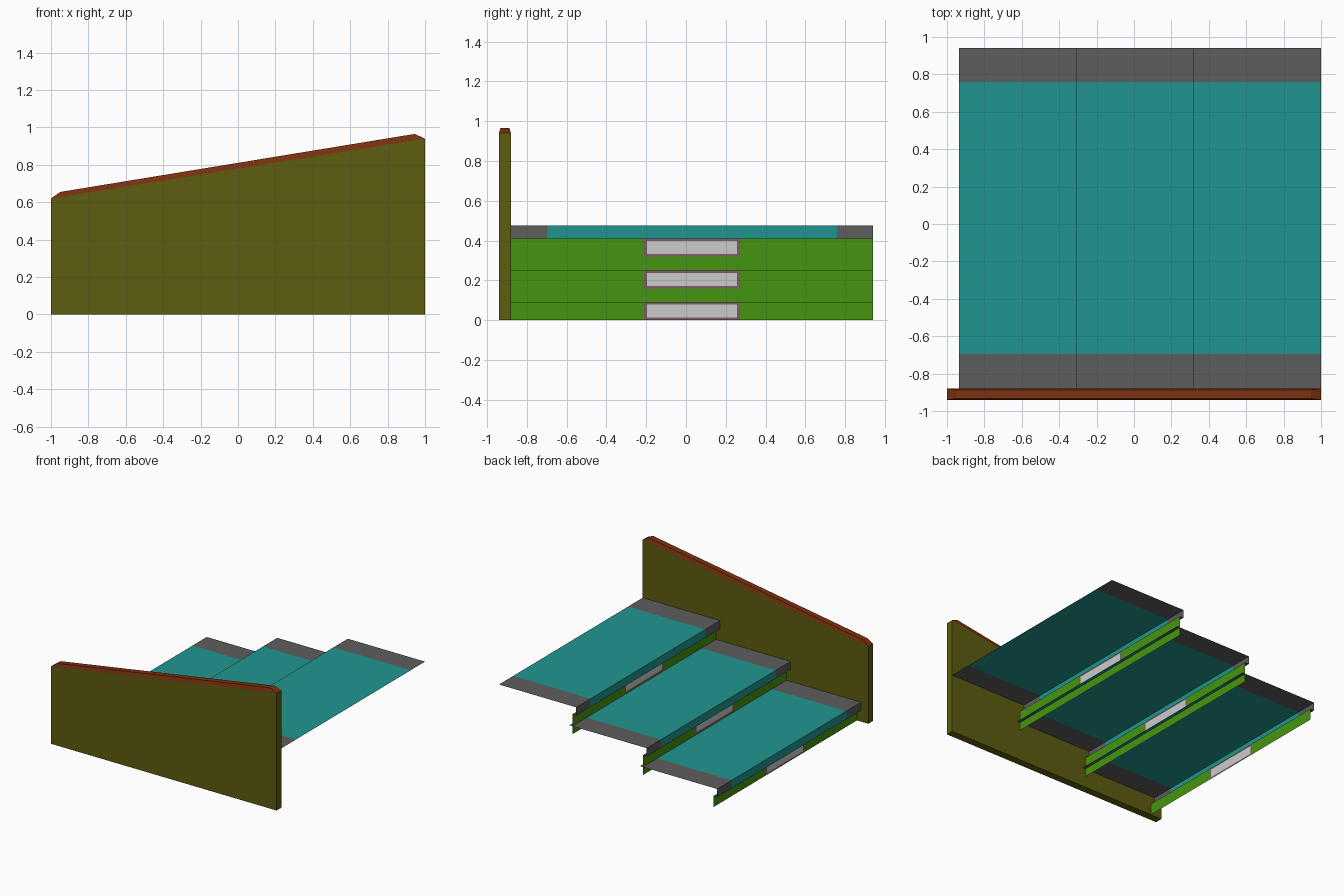
import bpy

if "Cube" in bpy.data.objects:
    bpy.data.objects.remove(bpy.data.objects["Cube"])


def material(name, r, g, b):
    m = bpy.data.materials.new(name)
    m.diffuse_color = (r, g, b, 1)
    m.use_nodes = True
    m.node_tree.nodes["Principled BSDF"].inputs["Base Color"].default_value = m.diffuse_color
    return m


OLIVE = material("olive", 0.11, 0.11, 0.005)
BROWN = material("brown", 0.20, 0.03, 0.005)
TEAL = material("teal", 0.015, 0.30, 0.28)
GREY = material("dark_grey", 0.11, 0.11, 0.11)
GREEN = material("green", 0.06, 0.30, 0.005)
FRAME = material("frame", 0.21, 0.11, 0.12)
LIGHT = material("light_panel", 0.62, 0.62, 0.62)


def make(name, verts, faces, mats, indices=None):
    me = bpy.data.meshes.new(name)
    me.from_pydata(verts, [], faces)
    for m in mats:
        me.materials.append(m)
    if indices:
        me.polygons.foreach_set("material_index", indices)
    ob = bpy.data.objects.new(name, me)
    bpy.context.collection.objects.link(ob)
    return ob


def sheet(name, profile, ys, mats, pick):
    """Open sheet: an (x, z) profile swept through the y cuts, coloured per cell."""
    n = len(ys)
    verts = [(x, y, z) for x, z in profile for y in ys]
    faces, indices = [], []
    for i in range(len(profile) - 1):
        for j in range(n - 1):
            a = i * n + j
            faces.append((a, a + 1, a + n + 1, a + n))
            indices.append(pick(i, j))
    return make(name, verts, faces, mats, indices)


def prism(name, bottom, top, mat):
    """Closed six-sided block from two rings of four points."""
    faces = [(3, 2, 1, 0), (4, 5, 6, 7)]
    faces += [(i, (i + 1) % 4, (i + 1) % 4 + 4, i + 4) for i in range(4)]
    return make(name, bottom + top, faces, [mat])


def ring(x0, z0, x1, z1, y0, y1):
    return [(x0, y0, z0), (x1, y0, z1), (x1, y1, z1), (x0, y1, z0)]


# Side wall with sloping top and chamfered cap
Y0, Y1, Y2 = -0.94, -0.88, 0.94
slope = ring(-1, 0.62, 1, 0.94, Y0, Y1)
prism("side_wall", ring(-1, 0, 1, 0, Y0, Y1), slope, OLIVE)
prism("wall_cap", slope, ring(-0.95, 0.655, 0.945, 0.965, Y0 + 0.007, Y1 - 0.007), BROWN)

# Three open steps climbing towards +x
for k in range(3):
    x = -0.935 + 0.625 * k
    top = 0.155 + 0.16 * k
    back, low = x + 0.035, top - 0.065

    # Tread: top, nosing front and nosing underside, with grey ends
    sheet(f"tread_{k + 1}",
          [(back, low), (x, low), (x, top), (x + 0.685, top)][::-1],
          [Y1, -0.695, 0.76, Y2], [TEAL, GREY],
          lambda i, j: 0 if j == 1 else 1).data.flip_normals()

    # Riser with a framed light panel in the middle
    zs = [max(0, top - 0.225), top - 0.155, top - 0.142, top - 0.077, low]
    if k == 0:
        zs = zs[1:]
    first = len(zs) - 4

    def cell(i, j, first=first):
        if i < first or j in (0, 4):
            return 0
        return 2 if i == first + 1 and j == 2 else 1

    sheet(f"riser_{k + 1}", [(back, z) for z in zs],
          [Y1, -0.21, -0.195, 0.257, 0.272, Y2],
          [GREEN, FRAME, LIGHT], cell).data.flip_normals()
